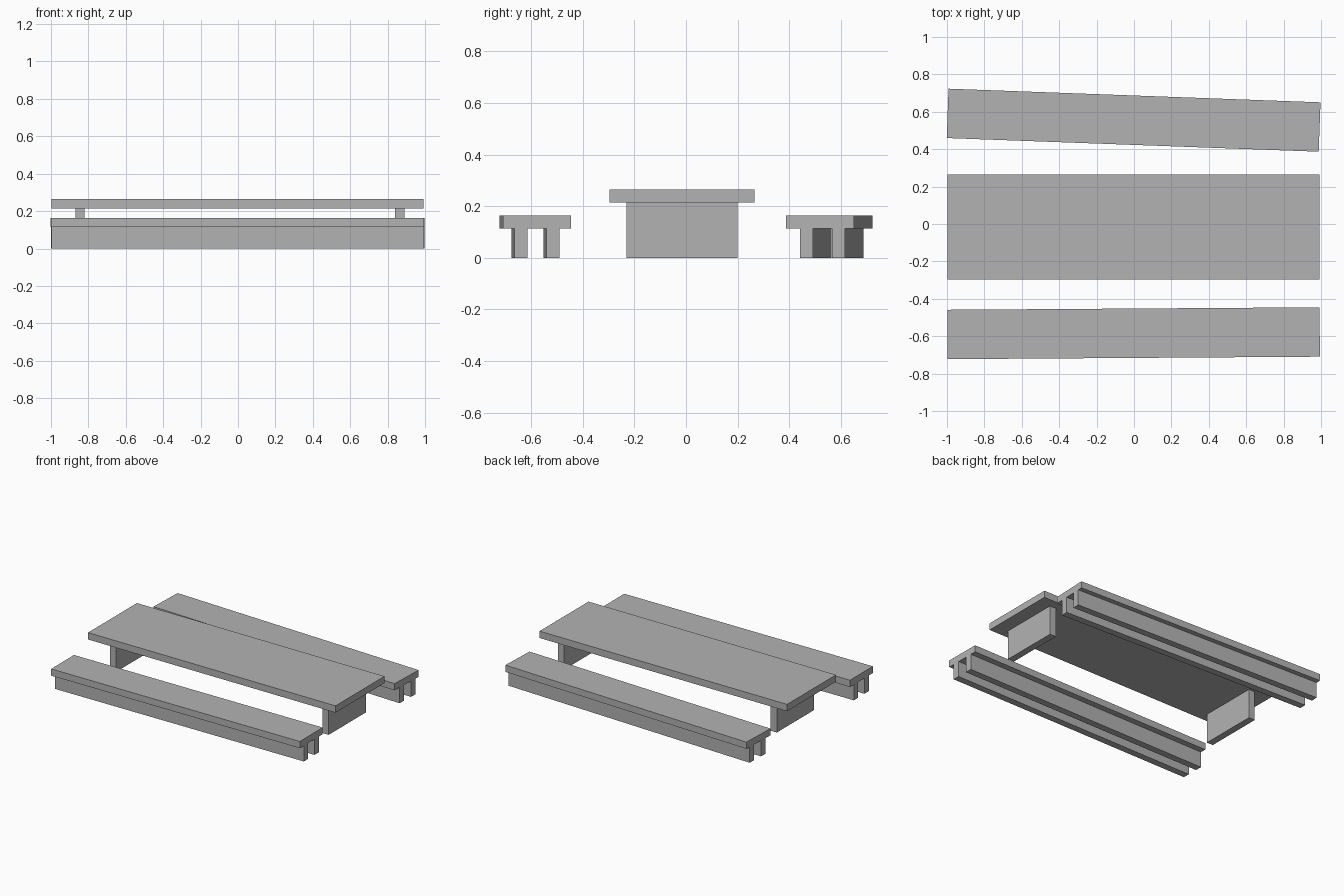
import bpy
import math
from mathutils import Matrix, Vector

cube = bpy.data.objects.get("Cube")
if cube:
    bpy.data.objects.remove(cube, do_unlink=True)

# One plain grey finish for everything
GREY = (0.45, 0.45, 0.45, 1.0)
grey = bpy.data.materials.new("plain_grey")
grey.use_nodes = True
grey.diffuse_color = GREY
grey.node_tree.nodes["Principled BSDF"].inputs["Base Color"].default_value = GREY


def box(name, xs, ys, zs, frame=Matrix()):
    """Box between the given ranges, placed in a local frame."""
    bpy.ops.mesh.primitive_cube_add(size=1)
    ob = bpy.context.object
    ob.name = ob.data.name = name
    centre = Vector([(a + b) / 2 for a, b in (xs, ys, zs)])
    size = [b - a for a, b in (xs, ys, zs)]
    ob.data.transform(Matrix.Translation(centre) @ Matrix.Diagonal((*size, 1)))
    ob.matrix_world = frame
    ob.data.materials.append(grey)
    return ob


# Table: top and two broad panel legs
box("table_top", (-0.998, 0.992), (-0.297, 0.265), (0.214, 0.264))
for side, x in (("right", -0.845), ("left", 0.865)):
    box(f"table_leg_{side}", (x - 0.025, x + 0.025), (-0.23, 0.2), (0, 0.214))


# Benches: a seat on two long rails, each set at a slight angle
def bench(name, y, angle, rail_shift):
    frame = Matrix.Translation((-0.002, y, 0)) @ Matrix.Rotation(math.radians(angle), 4, "Z")
    ends = (-0.995, 0.995)
    box(f"{name}_seat", ends, (-0.132, 0.132), (0.114, 0.163), frame)
    for side, s in (("front", -1), ("back", 1)):
        c = rail_shift + s * 0.062
        box(f"{name}_rail_{side}", ends, (c - 0.025, c + 0.025), (0, 0.114), frame)


bench("front_bench", -0.584, 0.38, 0.001)
bench("back_bench", 0.555, -2.1, 0.01)
